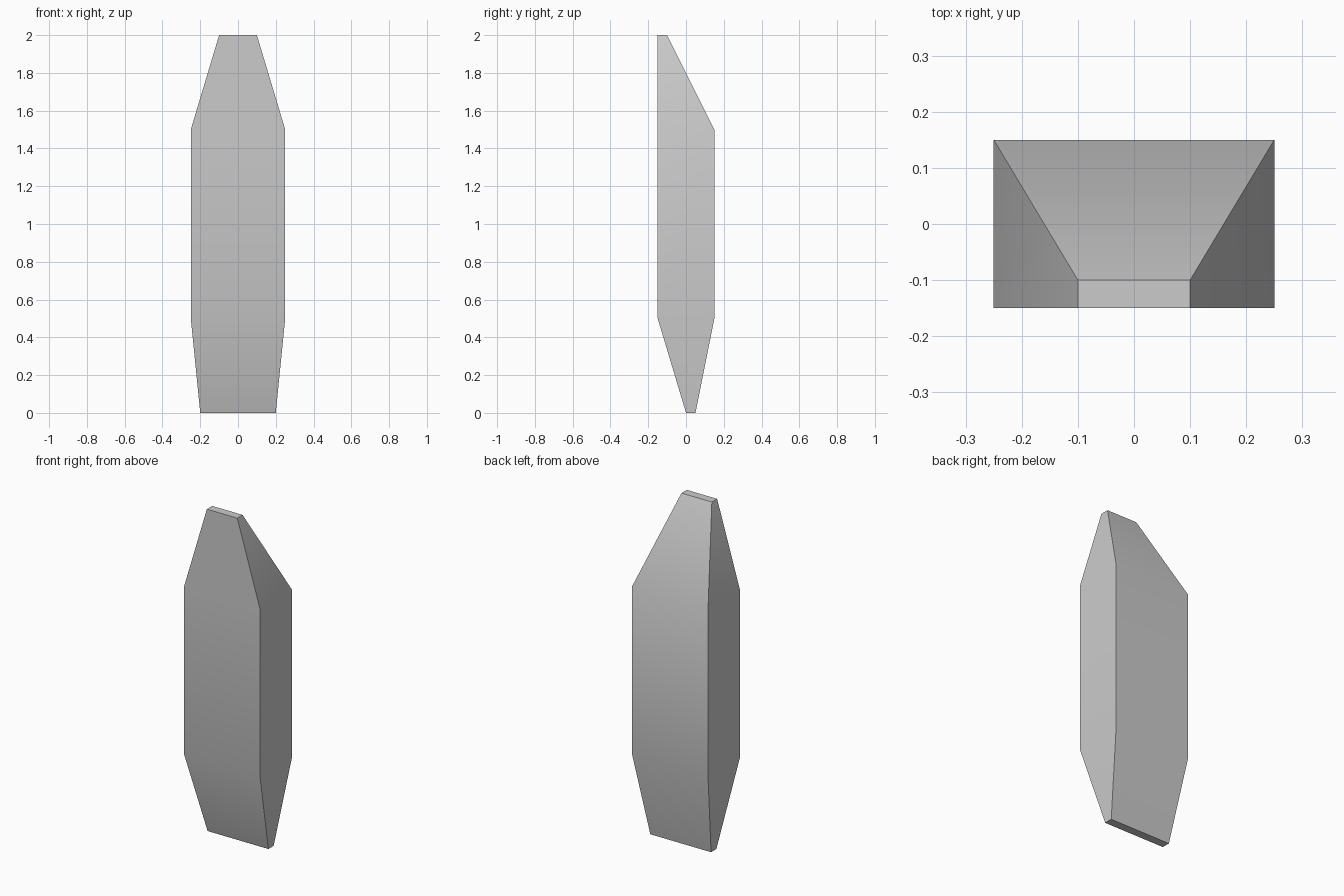
import bpy
import bmesh
import math

cube = bpy.data.objects.get("Cube")
if cube:
    bpy.data.objects.remove(cube, do_unlink=True)

# Plain grey surface
grey = bpy.data.materials.new("plain_grey")
grey.use_nodes = True
colour = (0.6, 0.6, 0.6, 1)
grey.diffuse_color = colour
grey.node_tree.nodes["Principled BSDF"].inputs["Base Color"].default_value = colour

# Rectangular sections from the foot up: height, half width, front y, back y
sections = [
    (0.0, 0.20, 0.0, 0.05),
    (0.5, 0.25, -0.15, 0.15),
    (1.5, 0.25, -0.15, 0.15),
    (2.0, 0.10, -0.15, -0.10),
]

# Tapered slab lofted through the sections
bm = bmesh.new()
rings = []
for z, w, front, back in sections:
    corners = [(-w, front), (w, front), (w, back), (-w, back)]
    rings.append([bm.verts.new((x, y, z)) for x, y in corners])
for low, high in zip(rings, rings[1:]):
    for i in range(4):
        j = (i + 1) % 4
        bm.faces.new((low[i], low[j], high[j], high[i]))
bm.faces.new(rings[0][::-1])
bm.faces.new(rings[-1])
bmesh.ops.recalc_face_normals(bm, faces=bm.faces[:])

mesh = bpy.data.meshes.new("tapered_slab")
bm.to_mesh(mesh)
bm.free()
mesh.materials.append(grey)
slab = bpy.data.objects.new("tapered_slab", mesh)
bpy.context.collection.objects.link(slab)

# Soft shading over the shallow bends, crisp long edges
bpy.ops.object.select_all(action='DESELECT')
slab.select_set(True)
bpy.context.view_layer.objects.active = slab
bpy.ops.object.shade_smooth_by_angle(angle=math.radians(30))
